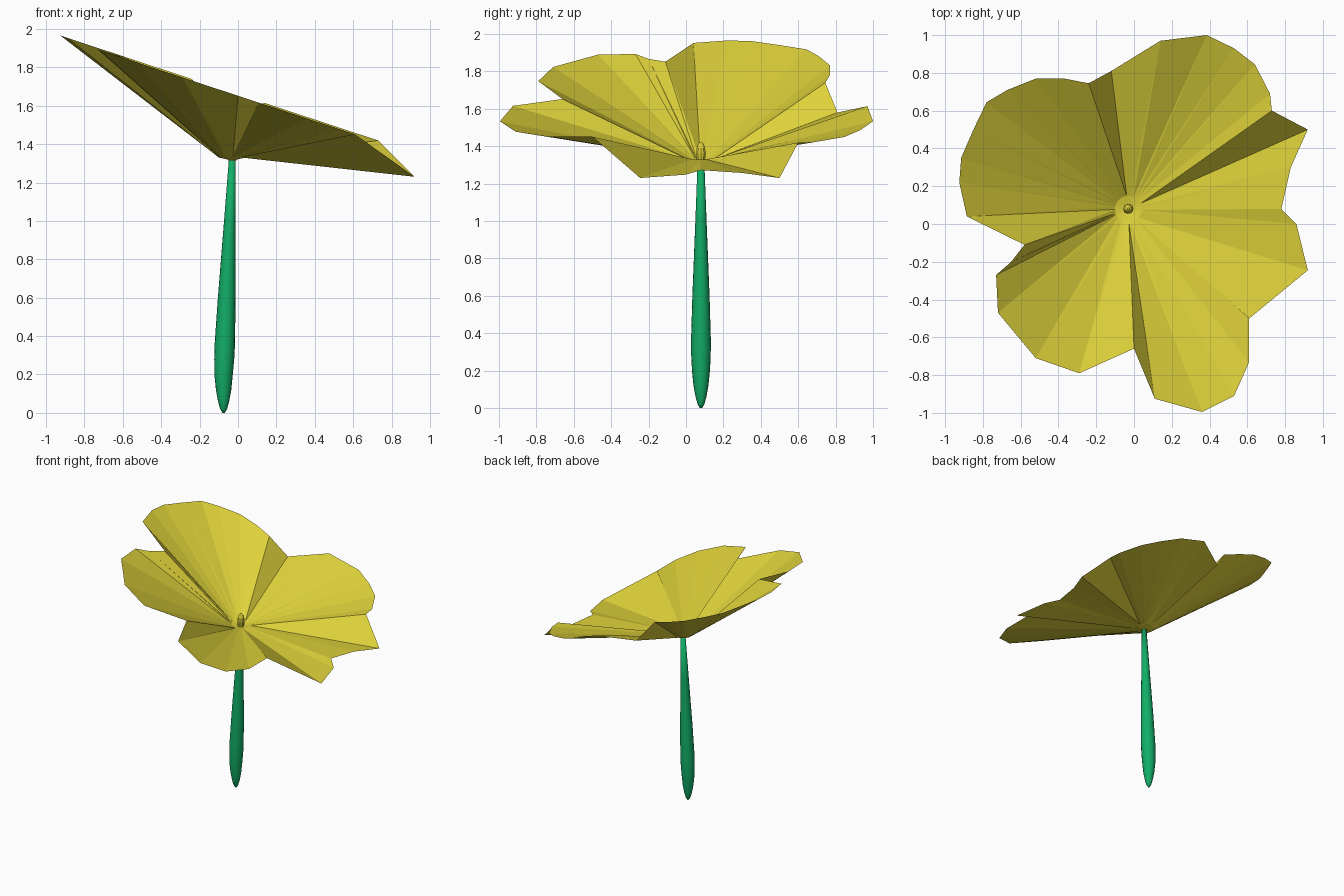
import bpy, bmesh, math

if "Cube" in bpy.data.objects:
    bpy.data.objects.remove(bpy.data.objects["Cube"])

CX, CY = -0.03, 0.08          # flower centre
BASE_Z, RING_R = 1.32, 0.07   # small disc where the petals meet


def material(name, rgb):
    m = bpy.data.materials.new(name)
    m.diffuse_color = (*rgb, 1.0)
    m.use_nodes = True
    m.node_tree.nodes["Principled BSDF"].inputs["Base Color"].default_value = m.diffuse_color
    return m


yellow = material("petal_yellow", (0.73, 0.64, 0.042))
green = material("stem_green", (0.006, 0.42, 0.135))


def finish(bm, name, mat, smooth):
    mesh = bpy.data.meshes.new(name)
    bm.to_mesh(mesh)
    bm.free()
    mesh.materials.append(mat)
    for p in mesh.polygons:
        p.use_smooth = smooth
    obj = bpy.data.objects.new(name, mesh)
    bpy.context.collection.objects.link(obj)
    return obj


def lathe(name, profile, mat, sides, smooth):
    """Rings of (centre x, centre y, z, radius), capped at both ends."""
    bm = bmesh.new()
    rings = []
    for x, y, z, r in profile:
        rings.append([bm.verts.new((x + r * math.cos(2 * math.pi * i / sides),
                                    y + r * math.sin(2 * math.pi * i / sides), z))
                      for i in range(sides)])
    for a, b in zip(rings, rings[1:]):
        for i in range(sides):
            j = (i + 1) % sides
            bm.faces.new((a[i], a[j], b[j], b[i]))
    bm.faces.new(rings[0][::-1])
    bm.faces.new(rings[-1])
    return finish(bm, name, mat, smooth)


# Petal outlines seen from above, counter-clockwise
back_petal = [(0.73, 0.60), (0.72, 0.69), (0.64, 0.845), (0.53, 0.93),
              (0.385, 1.0), (0.14, 0.97), (-0.12, 0.81)]
left_petal = [(-0.24, 0.745), (-0.37, 0.77), (-0.52, 0.77), (-0.67, 0.71),
              (-0.78, 0.645), (-0.85, 0.50), (-0.915, 0.35), (-0.925, 0.22),
              (-0.885, 0.04), (-0.58, -0.11)]
front_left_petal = [(-0.65, -0.20), (-0.73, -0.27), (-0.72, -0.47),
                    (-0.52, -0.71), (-0.29, -0.79), (0.0, -0.66)]
front_petal = [(0.11, -0.925), (0.36, -0.995), (0.53, -0.91),
               (0.61, -0.73), (0.61, -0.50)]
low_petal = [(0.92, -0.245), (0.86, 0.0), (0.78, 0.08), (0.83, 0.30), (0.92, 0.50)]


def tilted(x, y):
    return 1.66 - 0.33 * x - (0.008 if y < -0.15 else 0)


rim = [(x, y, tilted(x, y)) for x, y in
       back_petal + left_petal + front_left_petal + front_petal]
rim[len(back_petal) - 1] = (-0.12, 0.81, 1.58)      # tucked corner behind left petal
rim += [(x, y, 1.23 + 0.3 * (0.92 - x)) for x, y in low_petal]  # drooping petal

# Petals fan out from the small central disc
bm = bmesh.new()
outer = [bm.verts.new(p) for p in rim]
inner = []
for x, y, z in rim:
    a = math.atan2(y - CY, x - CX)
    inner.append(bm.verts.new((CX + RING_R * math.cos(a),
                               CY + RING_R * math.sin(a), BASE_Z + 0.01)))
hub = bm.verts.new((CX, CY, BASE_Z - 0.005))
for i in range(len(rim)):
    j = (i + 1) % len(rim)
    bm.faces.new((inner[i], outer[i], outer[j]))
    bm.faces.new((inner[i], outer[j], inner[j]))
    bm.faces.new((hub, inner[i], inner[j]))
finish(bm, "petals", yellow, False)

# Pistil in the middle
lathe("pistil", [(CX, CY, z, r) for z, r in
                 ((1.315, 0.022), (1.36, 0.027), (1.39, 0.023), (1.41, 0.016), (1.42, 0.006))],
      yellow, 10, False)

# Stem: leaning club, thick near the ground
stem = [(0.0, 0.006), (0.02, 0.018), (0.06, 0.029), (0.12, 0.040), (0.2, 0.048),
        (0.28, 0.052), (0.36, 0.053), (0.6, 0.046), (1.0, 0.030), (1.315, 0.018)]
lathe("stem", [(-0.075 + 0.045 * max(0, z - 0.2) / 1.115, CY, z, r) for z, r in stem],
      green, 16, True)
